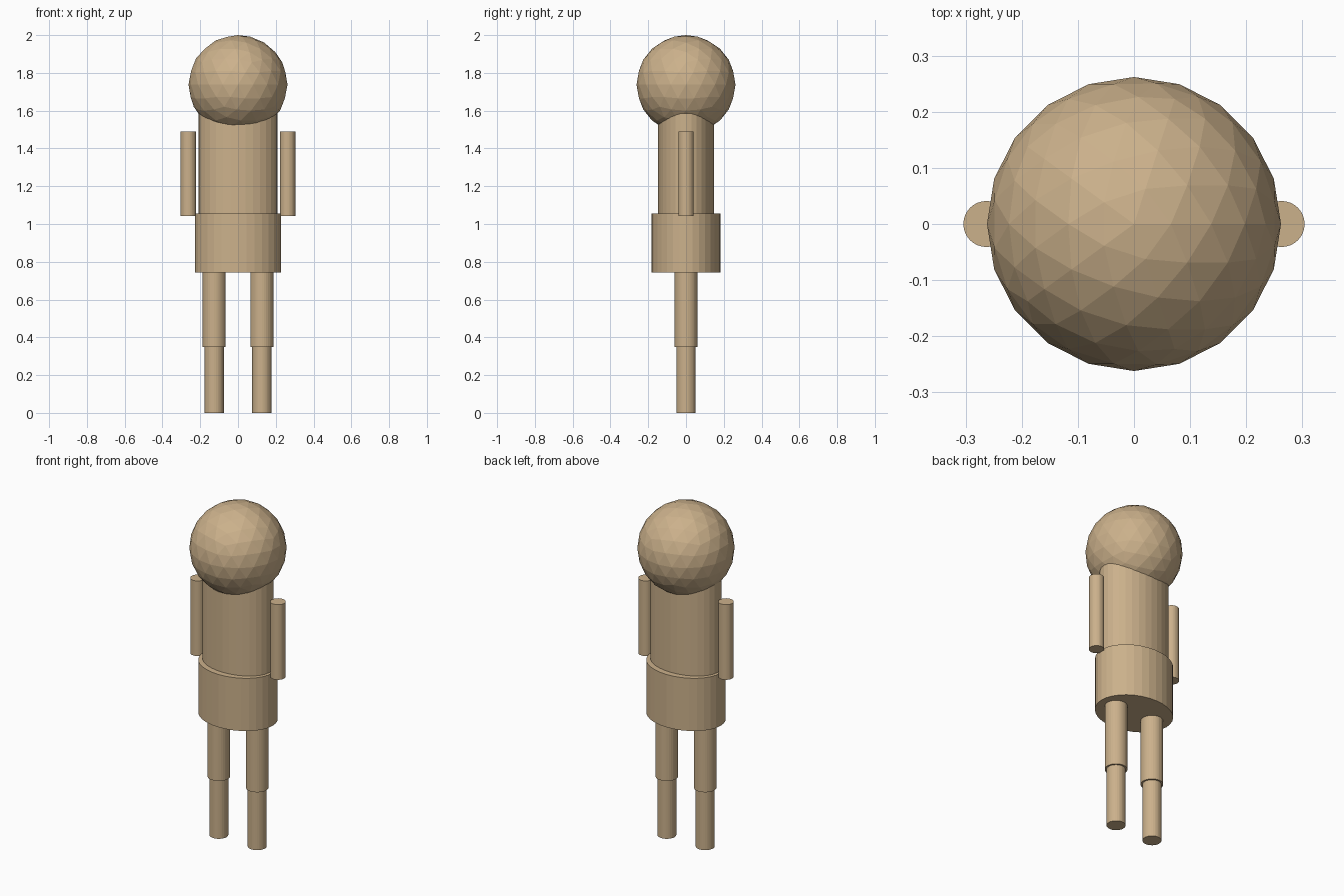
import bpy

if "Cube" in bpy.data.objects:
    bpy.data.objects.remove(bpy.data.objects["Cube"])


def cylinder(name, x, rx, ry, z0, z1):
    """Upright flat-shaded elliptical cylinder between two heights."""
    bpy.ops.mesh.primitive_cylinder_add(vertices=32, radius=1, depth=1,
                                        location=(x, 0, (z0 + z1) / 2))
    ob = bpy.context.object
    ob.name = name
    ob.scale = (rx, ry, z1 - z0)
    bpy.ops.object.transform_apply(location=False, rotation=False, scale=True)
    paint(ob)


def paint(ob):
    ob.data.materials.append(tan)


tan = bpy.data.materials.new("tan")
tan.diffuse_color = (0.60, 0.44, 0.26, 1)
tan.use_nodes = True
tan.node_tree.nodes["Principled BSDF"].inputs["Base Color"].default_value = tan.diffuse_color

# Faceted head
bpy.ops.mesh.primitive_ico_sphere_add(subdivisions=3, radius=0.262, location=(0, 0, 1.738))
bpy.context.object.name = "head"
paint(bpy.context.object)

# Torso reaching into the head, and hips
cylinder("torso", 0, 0.21, 0.147, 1.055, 1.60)
cylinder("hips", 0, 0.228, 0.183, 0.742, 1.055)

# Mirrored limbs
for side, s in (("left", -1), ("right", 1)):
    cylinder(side + "_arm", s * 0.263, 0.041, 0.041, 1.043, 1.489)
    cylinder(side + "_upper_leg", s * 0.126, 0.061, 0.061, 0.348, 0.742)
    cylinder(side + "_lower_leg", s * 0.126, 0.051, 0.051, 0, 0.348)
